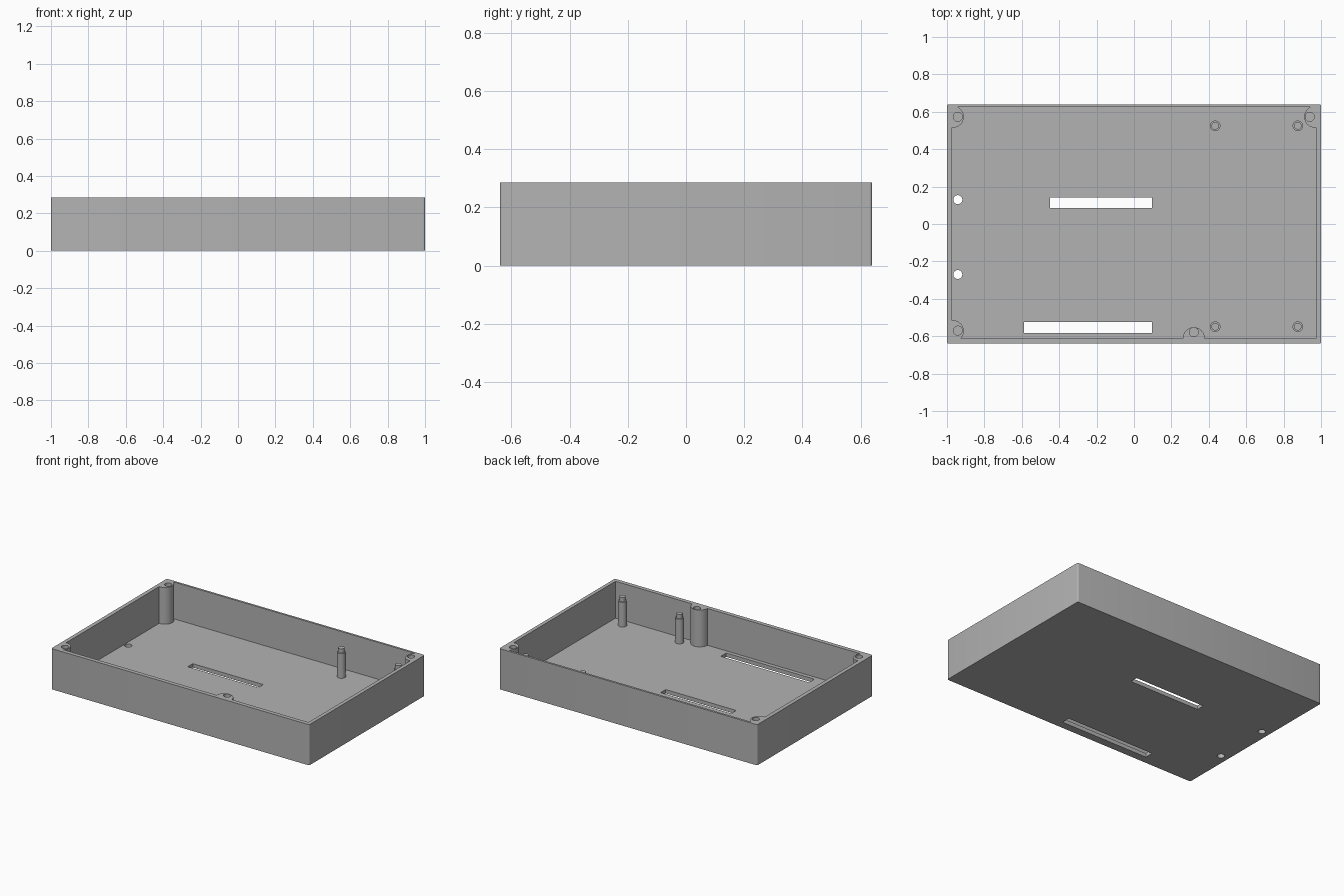
import bpy
import bmesh
from mathutils import Matrix, Vector

cube = bpy.data.objects.get("Cube")
if cube:
    bpy.data.objects.remove(cube, do_unlink=True)

HEIGHT, FLOOR = 0.285, 0.027

grey = bpy.data.materials.new("plain_grey")
grey.use_nodes = True
colour = (0.45, 0.45, 0.45, 1)
grey.diffuse_color = colour
for node in grey.node_tree.nodes:
    if node.type == "BSDF_PRINCIPLED":
        node.inputs["Base Color"].default_value = colour


def finish(name, bm):
    mesh = bpy.data.meshes.new(name)
    bm.to_mesh(mesh)
    bm.free()
    mesh.materials.append(grey)
    obj = bpy.data.objects.new(name, mesh)
    bpy.context.collection.objects.link(obj)
    return obj


def box(name, x0, x1, y0, y1, z0, z1, rounding=0):
    bm = bmesh.new()
    size = Vector((x1 - x0, y1 - y0, z1 - z0))
    centre = Vector((x0 + x1, y0 + y1, z0 + z1)) / 2
    bmesh.ops.create_cube(bm, size=1, matrix=Matrix.Translation(centre) @ Matrix.Diagonal(size).to_4x4())
    if rounding:
        upright = [e for e in bm.edges if abs(e.verts[0].co.z - e.verts[1].co.z) > 0.1]
        bmesh.ops.bevel(bm, geom=upright, offset=rounding, segments=4, profile=0.5, affect="EDGES")
    return finish(name, bm)


def add_cylinder(bm, x, y, radius, z0, z1, sides=40):
    bmesh.ops.create_cone(bm, cap_ends=True, segments=sides, radius1=radius, radius2=radius,
                          depth=z1 - z0, matrix=Matrix.Translation((x, y, (z0 + z1) / 2)))


def cylinder(name, *args):
    bm = bmesh.new()
    add_cylinder(bm, *args)
    return finish(name, bm)


def cut(target, cutters):
    # Subtract each cutter, bake the result and remove the cutters
    for cutter in cutters:
        cutter.hide_render = True
        mod = target.modifiers.new("cut", "BOOLEAN")
        mod.operation = "DIFFERENCE"
        mod.solver = "EXACT"
        mod.object = cutter
    bpy.context.view_layer.update()
    graph = bpy.context.evaluated_depsgraph_get()
    baked = bpy.data.meshes.new_from_object(target.evaluated_get(graph))
    target.modifiers.clear()
    target.data = baked
    for cutter in cutters:
        bpy.data.objects.remove(cutter, do_unlink=True)


def smooth(obj):
    bpy.ops.object.select_all(action="DESELECT")
    obj.select_set(True)
    bpy.context.view_layer.objects.active = obj
    bpy.ops.object.shade_smooth_by_angle(angle=0.6)


# Cavity, leaving half-round screw bosses standing against the walls
bosses = [(-0.968, 0.573), (0.968, 0.573), (-0.968, -0.573), (0.32, -0.61)]
cavity = box("cavity", -0.972, 0.974, -0.611, 0.625, FLOOR, HEIGHT + 0.1)
cut(cavity, [cylinder("boss", x, y, 0.058, -0.1, 0.5) for x, y in bosses])

# Open tray with rounded upright edges
tray = box("enclosure_tray", -1, 1, -0.64, 0.64, 0, HEIGHT, 0.01)
screws = [(-0.942, 0.573), (0.94, 0.573), (-0.942, -0.57), (0.32, -0.578)]
cutters = [cavity]
cutters += [cylinder("screw_hole", x, y, 0.024, 0.08, 0.4) for x, y in screws]
cutters += [cylinder("floor_hole", -0.942, y, 0.024, -0.1, 0.1) for y in (0.13, -0.27)]
cutters += [box("slot", -0.45, 0.097, 0.086, 0.142, -0.1, 0.1),
            box("slot", -0.587, 0.097, -0.584, -0.524, -0.1, 0.1)]
cut(tray, cutters)
smooth(tray)

# Stepped board pegs on the floor
for side, x in (("right", 0.434), ("left", 0.876)):
    for end, y in (("back", 0.525), ("front", -0.549)):
        bm = bmesh.new()
        add_cylinder(bm, x, y, 0.028, FLOOR - 0.005, 0.2)
        add_cylinder(bm, x, y, 0.02, 0.195, 0.23)
        smooth(finish(f"board_peg_{end}_{side}", bm))
